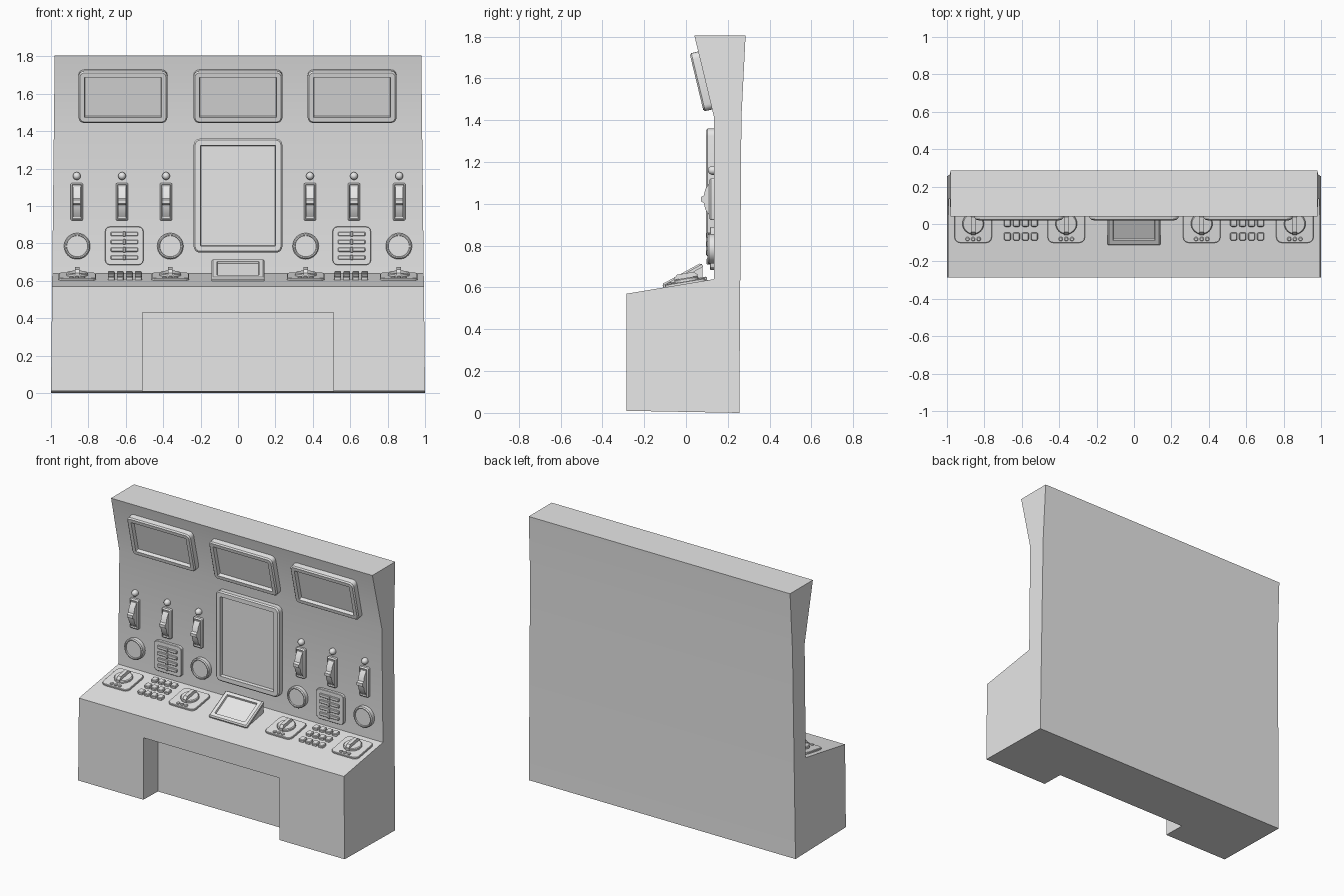
import bpy, bmesh, math
from mathutils import Matrix, Vector

if "Cube" in bpy.data.objects:
    bpy.data.objects.remove(bpy.data.objects["Cube"])

grey = bpy.data.materials.new("panel grey")
grey.use_nodes = True
grey.diffuse_color = (0.8, 0.8, 0.8, 1)
grey.node_tree.nodes["Principled BSDF"].inputs["Base Color"].default_value = (0.8, 0.8, 0.8, 1)
parts = []


def finish(name, bm, frame=Matrix()):
    bmesh.ops.recalc_face_normals(bm, faces=bm.faces)
    bm.transform(frame)
    mesh = bpy.data.meshes.new(name)
    bm.to_mesh(mesh)
    bm.free()
    mesh.materials.append(grey)
    obj = bpy.data.objects.new(name, mesh)
    bpy.context.collection.objects.link(obj)
    parts.append(obj)
    return obj


def surface(low, high):
    """Frame on a sloping surface: x across, y up the slope, z outwards."""
    o, t = Vector((0, *low)), Vector((0, *high))
    x, u = Vector((1, 0, 0)), (t - o).normalized()
    return Matrix.Translation(o) @ Matrix((x, u, x.cross(u))).transposed().to_4x4()


def at(frame, x, y=None, z=None):
    """Move a surface frame to a spot given by its world x and y or z."""
    u = frame.col[1]
    v = (z - frame.translation.z) / u.z if z is not None else (y - frame.translation.y) / u.y
    return frame @ Matrix.Translation((x, v, 0))


def prism(name, profile, x0, x1, frame=Matrix()):
    """Extrude a side profile across x."""
    bm = bmesh.new()
    face = bm.faces.new([bm.verts.new((x0, a, b)) for a, b in profile])
    new = bmesh.ops.extrude_face_region(bm, geom=[face])["geom"]
    bmesh.ops.translate(bm, vec=(x1 - x0, 0, 0),
                        verts=[g for g in new if isinstance(g, bmesh.types.BMVert)])
    return finish(name, bm, frame)


def plate(name, frame, w, h, r, rings, seg=4):
    """Stack rounded outlines, each an (inset, height), and cap both ends."""
    bm = bmesh.new()
    loops = []
    for inset, height in rings:
        rr = max(r - inset, 0.002)
        loop = []
        for k in range(4):
            sx, sy = (1, -1, -1, 1)[k], (1, 1, -1, -1)[k]
            for i in range(seg + 1):
                a = math.pi / 2 * (k + i / seg)
                loop.append(bm.verts.new((sx * (w / 2 - inset - rr) + rr * math.cos(a),
                                          sy * (h / 2 - inset - rr) + rr * math.sin(a), height)))
        loops.append(loop)
    n = len(loops[0])
    for a, b in zip(loops, loops[1:]):
        for i in range(n):
            bm.faces.new((a[i], a[(i + 1) % n], b[(i + 1) % n], b[i]))
    bm.faces.new(loops[0][::-1])
    bm.faces.new(loops[-1])
    bmesh.ops.remove_doubles(bm, verts=bm.verts, dist=0.00001)
    return finish(name, bm, frame)


def screen(name, frame, w, h, r, thick, rim, depth):
    plate(name, frame, w, h, r, [(0, -0.005), (0, thick - 0.008), (0.008, thick),
                                 (rim, thick), (rim + 0.003, thick - depth)])


def block(name, frame, w, h, r, thick, bevel=0.003, seg=3):
    plate(name, frame, w, h, r, [(0, -0.005), (0, thick - bevel), (bevel, thick)], seg)


# Cabinet with a slight taper and a knee recess
cabinet = prism("cabinet", [(-0.285, 0.01), (-0.285, 0.57), (0.135, 0.64), (0.135, 1.41),
                            (0.04, 1.805), (0.285, 1.805), (0.265, 1.41), (0.255, 0)], -1, 1)
for v in cabinet.data.vertices:
    v.co.x *= 1 - 0.011 * v.co.z
cutter = prism("knee_cutter", [(-0.5, -0.2), (-0.13, -0.2), (-0.13, 0.43), (-0.5, 0.43)], -0.51, 0.51)
cutter.hide_render = True
cut = cabinet.modifiers.new("knee recess", "BOOLEAN")
cut.operation, cut.solver, cut.object = "DIFFERENCE", "EXACT", cutter
bpy.context.view_layer.objects.active = cabinet
bpy.ops.object.modifier_apply(modifier=cut.name)
parts.remove(cutter)
bpy.data.objects.remove(cutter)

desk = surface((-0.285, 0.57), (0.135, 0.64))
wall = surface((0.135, 0.64), (0.135, 1.41))
brow = surface((0.135, 1.41), (0.04, 1.805))

# Screens
for x in (-0.615, 0, 0.61):
    screen("upper_screen", at(brow, x, z=1.59), 0.475, 0.285, 0.03, 0.042, 0.032, 0.025)
screen("main_screen", at(wall, 0, z=1.055), 0.475, 0.61, 0.035, 0.04, 0.036, 0.022)

# Desk monitor on a wedge
prism("monitor_wedge", [(-0.108, 0.59), (-0.108, 0.601), (0.08, 0.704), (0.08, 0.62)], -0.135, 0.135)
tilt = surface((-0.108, 0.601), (0.08, 0.704))
screen("desk_monitor", at(tilt, 0, y=-0.014), 0.285, 0.214, 0.008, 0.016, 0.03, 0.012)

rocker = [(-0.08, 0.005), (-0.08, 0.022), (-0.05, 0.042), (-0.018, 0.05), (-0.01, 0.064),
          (0.01, 0.064), (0.018, 0.05), (0.05, 0.042), (0.08, 0.022), (0.08, 0.005)]
ridge = [(-0.058, 0), (-0.058, 0.034), (-0.04, 0.05), (0.04, 0.05), (0.058, 0.034), (0.058, 0)]

for side, s in (("left", 1), ("right", -1)):
    # Rocker switches with lamps above
    for x in (0.385, 0.62, 0.862):
        spot = at(wall, s * x, z=1.022)
        screen(side + "_switch_plate", spot, 0.066, 0.2, 0.008, 0.024, 0.008, 0.01)
        prism(side + "_switch_rocker", rocker, -0.021, 0.021, spot)
        plate(side + "_lamp", at(wall, s * x, z=1.16), 0.042, 0.042, 0.021,
              [(0, -0.005), (0, 0.012), (0.003, 0.02), (0.009, 0.027), (0.016, 0.03)])

    for x in (0.362, 0.86):
        # Round gauges
        plate(side + "_gauge", at(wall, s * x, z=0.785), 0.14, 0.14, 0.07,
              [(0, -0.005), (0, 0.026), (0.006, 0.032), (0.012, 0.032), (0.014, 0.024)], 8)
        # Rotary knobs with small buttons
        block(side + "_knob_plate", at(desk, s * x, y=-0.003), 0.2, 0.195, 0.03, 0.012)
        spot = at(desk, s * x, y=0.005)
        block(side + "_knob", spot, 0.115, 0.115, 0.0575, 0.028, 0.005, 8)
        prism(side + "_knob_grip", ridge, -0.012, 0.012, spot)
        for i in (-1, 0, 1):
            block(side + "_knob_button", at(desk, s * x + i * 0.03, y=-0.078),
                  0.022, 0.022, 0.011, 0.02)

    # Slider panel
    block(side + "_slider_panel", at(wall, s * 0.608, z=0.787), 0.205, 0.205, 0.025, 0.02)
    for i in range(4):
        z = 0.85 - i * 0.042
        block(side + "_slider_track", at(wall, s * 0.608, z=z), 0.145, 0.022, 0.004, 0.03)
        block(side + "_slider_handle", at(wall, s * 0.608, z=z), 0.016, 0.028, 0.003, 0.036)

    # Key pad
    for row in range(3):
        for col in range(4):
            block(side + "_key", at(desk, s * 0.605 + (col - 1.5) * 0.048, y=-0.065 + row * 0.073),
                  0.038, 0.042, 0.01, 0.018, 0.004)

# Soft shading with crisp edges
bpy.ops.object.select_all(action="DESELECT")
for obj in parts:
    obj.select_set(True)
bpy.context.view_layer.objects.active = cabinet
bpy.ops.object.shade_smooth_by_angle(angle=math.radians(30))
